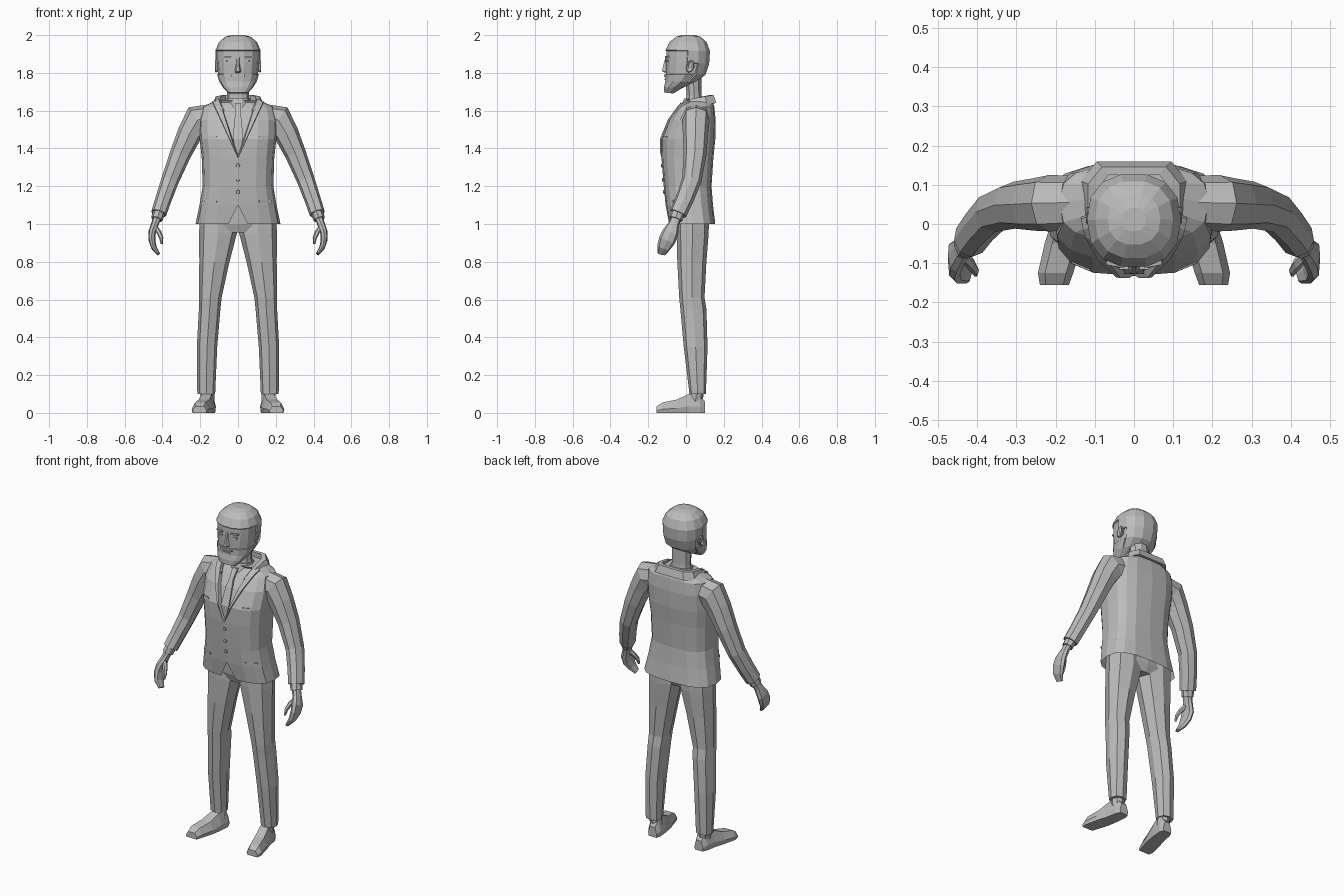
import bpy, bmesh, math
from mathutils import Vector as V

if "Cube" in bpy.data.objects:
    bpy.data.objects.remove(bpy.data.objects["Cube"])

grey = bpy.data.materials.new("plain_grey")
grey.diffuse_color = (0.5, 0.5, 0.5, 1)
grey.use_nodes = True
grey.node_tree.nodes["Principled BSDF"].inputs["Base Color"].default_value = grey.diffuse_color


def finish(name, bm, mirror=False):
    bmesh.ops.recalc_face_normals(bm, faces=bm.faces)
    me = bpy.data.meshes.new(name)
    bm.to_mesh(me)
    bm.free()
    me.materials.append(grey)
    ob = bpy.data.objects.new(name, me)
    bpy.context.collection.objects.link(ob)
    if mirror:
        ob.modifiers.new("mirror", 'MIRROR')
    return ob


def ring(c, u, v, n=8, p=1.0):
    """Superellipse section with half axes u and v."""
    pts = []
    for i in range(n):
        a = 2 * math.pi * i / n
        ca, sa = round(math.cos(a), 6), round(math.sin(a), 6)
        pts.append(V(c) + V(u) * math.copysign(abs(ca) ** p, ca)
                   + V(v) * math.copysign(abs(sa) ** p, sa))
    return pts


def loft(rings, caps=(True, True)):
    bm = bmesh.new()
    vs = [[bm.verts.new(q) for q in r] for r in rings]
    n = len(vs[0])
    for a, b in zip(vs, vs[1:]):
        for i in range(n):
            bm.faces.new((a[i], a[(i + 1) % n], b[(i + 1) % n], b[i]))
    if caps[0]:
        bm.faces.new(vs[0][::-1])
    if caps[1]:
        bm.faces.new(vs[-1])
    bmesh.ops.recalc_face_normals(bm, faces=bm.faces)
    return bm


def stack(levels, n=8, p=1.0, caps=(True, True)):
    """Horizontal sections: z, centre x, half width, front y, back y."""
    return loft([ring((cx, (f + b) / 2, z), (w, 0, 0), (0, (b - f) / 2, 0), n, p)
                 for z, cx, w, f, b in levels], caps)


def tube(path, n=8, p=1.0):
    """Sections across a path: x, y, z, half thickness, half depth."""
    pts = [V(q[:3]) for q in path]
    rings = []
    for i, q in enumerate(path):
        d = (pts[min(i + 1, len(pts) - 1)] - pts[max(i - 1, 0)]).normalized()
        v = V((0, 1, 0))
        v = (v - d * v.dot(d)).normalized()
        rings.append(ring(pts[i], d.cross(v) * q[3], v * q[4], n, p))
    return loft(rings)


def box(name, c, s, mirror=False, rot=0.0):
    bm = bmesh.new()
    bmesh.ops.create_cube(bm, size=1)
    for v in bm.verts:
        q = V((v.co.x * s[0], v.co.y * s[1], v.co.z * s[2]))
        v.co = V((q.x * math.cos(rot) - q.y * math.sin(rot),
                  q.x * math.sin(rot) + q.y * math.cos(rot), q.z)) + V(c)
    return finish(name, bm, mirror)


def v_cut(bm, apex, slope, lo, hi):
    """Score both lines |x| = slope * (z - apex) on the front faces."""
    for s in (1, -1):
        fs = [f for f in bm.faces if f.calc_center_median().y < 0.02
              and lo < f.calc_center_median().z < hi]
        geom = set(fs) | {e for f in fs for e in f.edges} | {v for f in fs for v in f.verts}
        bmesh.ops.bisect_plane(bm, geom=list(geom), dist=1e-5, plane_co=(0, 0, apex),
                               plane_no=(s, 0, -slope))


def raise_faces(bm, test, edge, depth):
    bm.normal_update()
    fs = [f for f in bm.faces if test(f.calc_center_median())]
    if fs:
        bmesh.ops.inset_region(bm, faces=fs, thickness=edge, depth=depth, use_even_offset=True)


# Jacket body with shirt opening, lapels and hem notch
jacket = stack([(1.00, 0, .225, -.092, .155), (1.10, 0, .204, -.108, .143),
                (1.20, 0, .187, -.118, .135), (1.35, 0, .192, -.13, .145),
                (1.45, 0, .203, -.132, .155), (1.55, 0, .207, -.092, .157),
                (1.62, 0, .19, -.042, .15), (1.655, 0, .115, -.012, .14)],
               16, .7, (False, True))
v_cut(jacket, 1.35, .46, 1.35, 1.65)
v_cut(jacket, 1.35, .32, 1.35, 1.65)
v_cut(jacket, 1.10, -.5, 1.0, 1.10)
front = lambda c: c.y < 0.02 and 1.35 < c.z < 1.65
raise_faces(jacket, lambda c: front(c) and abs(c.x) < .32 * (c.z - 1.35), .003, -.012)
raise_faces(jacket, lambda c: front(c) and .33 * (c.z - 1.35) < abs(c.x) < .46 * (c.z - 1.35),
            .002, .008)
notch = [f for f in jacket.faces if f.calc_center_median().y < 0 and
         f.calc_center_median().z < 1.1 and
         abs(f.calc_center_median().x) < .5 * (1.1 - f.calc_center_median().z)]
bmesh.ops.delete(jacket, geom=notch, context='FACES')
finish("jacket", jacket)

# Turned jacket collar around the back of the neck
collar = []
for x, y, z, ox, oy in [(.075, -.05, 1.60, .03, -.01), (.095, .01, 1.65, .042, -.005),
                        (.092, .09, 1.668, .045, .02), (.065, .125, 1.675, .03, .035)]:
    collar.append([V((x, y, z - .03)), V((x, y, z + .008)),
                   V((x + ox * .55, y + oy * .6, z + .008)), V((x + ox, y + oy, z - .035))])
collar += [[V((-q.x, q.y, q.z)) for q in r] for r in collar[::-1]]
finish("jacket_collar", loft(collar))

# Tie, shirt collar, buttons and pockets
finish("tie", loft([[V((-w, y, z)), V((w, y, z)), V((w, y + .02, z)), V((-w, y + .02, z))]
                    for z, w, y in [(1.64, .016, -.03), (1.59, .012, -.065),
                                    (1.55, .02, -.088), (1.45, .026, -.127),
                                    (1.385, .008, -.125)]]))
finish("shirt_collar", stack([(1.58, 0, .078, -.045, .115), (1.665, 0, .066, -.012, .098)], 10))
for z, y in [(1.17, -.117), (1.235, -.121), (1.31, -.127)]:
    finish("button", loft([ring((0, y + d, z), (r, 0, 0), (0, 0, r), 8)
                           for d, r in ((.008, .011), (-.006, .009))]))
box("pocket_flap", (.145, -.081, 1.12), (.075, .012, .012), True, .5)
box("breast_seam", (.135, -.106, 1.46), (.05, .008, .008), True, .4)

# Sleeves, cuffs and hands
finish("sleeve", tube([(.14, .055, 1.56, .075, .068), (.215, .053, 1.55, .082, .072),
                       (.255, .05, 1.48, .066, .067), (.305, .048, 1.37, .056, .06),
                       (.36, .03, 1.23, .047, .052), (.395, -.008, 1.13, .043, .048),
                       (.42, -.042, 1.055, .041, .046)], 8, .85), True)
finish("cuff", tube([(.415, -.038, 1.07, .032, .038), (.43, -.055, 1.025, .031, .036)]), True)
finish("hand", tube([(.425, -.05, 1.04, .022, .026), (.44, -.064, 1.0, .02, .028),
                     (.455, -.082, .955, .02, .043), (.456, -.1, .915, .018, .045),
                     (.445, -.118, .875, .015, .036), (.422, -.13, .842, .009, .022)],
                    8, .8), True)
finish("thumb", tube([(.442, -.075, .99, .012, .016), (.418, -.1, .955, .013, .015),
                      (.406, -.118, .925, .011, .012), (.404, -.128, .895, .006, .007)], 6), True)

# Hips and trouser legs, creased front and back
finish("hips", stack([(.955, 0, .10, -.035, .1), (1.0, 0, .19, -.05, .12),
                      (1.12, 0, .175, -.06, .11)], 12, .8))
finish("trouser_leg", stack([(.10, .168, .047, .018, .105), (.12, .168, .048, .016, .106),
                             (.35, .164, .054, -.012, .114), (.55, .15, .057, -.03, .108),
                             (.61, .147, .06, -.036, .098), (.80, .125, .08, -.046, .108),
                             (.95, .106, .1, -.05, .12), (1.05, .104, .098, -.05, .122)],
                            8, .85), True)

# Shoes
shoe = []
for y, cx, w, h in [(.10, .155, .028, .06), (.075, .157, .04, .095), (.015, .165, .043, .1),
                    (-.05, .18, .048, .07), (-.125, .2, .045, .055), (-.155, .203, .037, .035)]:
    shoe.append([V((cx + a * w, y, b * h)) for a, b in
                 ((-.9, 0), (.9, 0), (1, .35), (.6, 1), (-.6, 1), (-1, .35))])
finish("shoe", loft(shoe), True)
finish("ankle", stack([(.06, .16, .036, .01, .09), (.15, .166, .038, .025, .095)]), True)

# Neck and head, with raised hair and beard
finish("neck", stack([(1.58, 0, .07, -.01, .1), (1.68, 0, .058, .002, .085),
                      (1.80, 0, .058, -.01, .085)], 10))
head = stack([(1.695, 0, .048, -.112, -.07), (1.725, 0, .075, -.112, -.02),
              (1.755, 0, .094, -.106, .05), (1.795, 0, .106, -.107, .1),
              (1.85, 0, .112, -.108, .118), (1.915, 0, .114, -.106, .122),
              (1.96, 0, .094, -.083, .105), (1.985, 0, .064, -.05, .075),
              (1.994, 0, .03, -.018, .04)], 14, .85)
raise_faces(head, lambda c: c.z > 1.92 or (c.y > .03 and c.z > 1.77), .002, .007)
raise_faces(head, lambda c: c.y < .03 and 1.7 < c.z < 1.775, .002, .005)
finish("head", head)

# Facial features and ears
finish("nose", loft([[V((-w, -.095, z)), V((-w * .4, y, z)), V((w * .4, y, z)), V((w, -.095, z))]
                     for z, w, y in [(1.80, .02, -.108), (1.808, .021, -.128),
                                     (1.85, .012, -.118), (1.885, .011, -.108)]]))
box("eyebrow", (.048, -.101, 1.885), (.045, .014, .009), True, .2)
box("eye", (.046, -.1, 1.862), (.032, .01, .01), True, .2)
box("moustache", (0, -.109, 1.785), (.075, .014, .012))
box("lower_lip", (0, -.109, 1.766), (.045, .012, .008))
finish("ear", loft([ring((x, .022, 1.835), (0, .022 * k, 0), (0, .007 * k, .034 * k), 8)
                    for x, k in ((.1, .7), (.118, 1), (.123, .85), (.116, .45))]), True)
